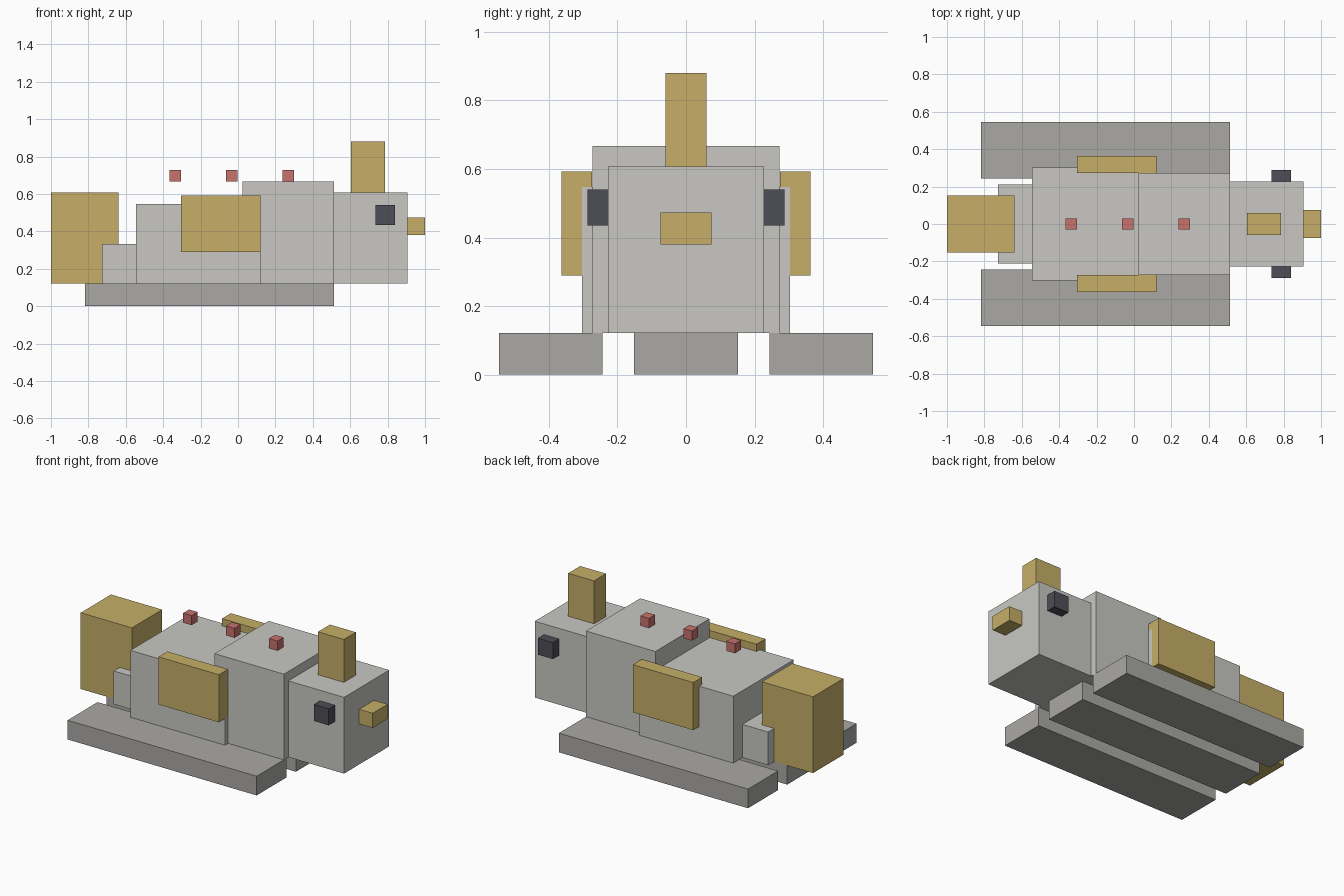
import bpy
import bmesh
from mathutils import Matrix, Vector

cube = bpy.data.objects.get("Cube")
if cube:
    bpy.data.objects.remove(cube, do_unlink=True)


def material(name, r, g, b):
    m = bpy.data.materials.new(name)
    m.use_nodes = True
    m.diffuse_color = (r, g, b, 1)
    bsdf = next(n for n in m.node_tree.nodes if n.type == "BSDF_PRINCIPLED")
    bsdf.inputs["Base Color"].default_value = (r, g, b, 1)
    return m


light_grey = material("light grey", 0.58, 0.575, 0.55)
mid_grey = material("mid grey", 0.40, 0.395, 0.375)
gold = material("gold", 0.57, 0.43, 0.14)
red = material("red", 0.57, 0.17, 0.15)
charcoal = material("charcoal", 0.075, 0.075, 0.095)


def box(name, mat, x, y, z):
    """Box spanning the (low, high) range on each axis."""
    lo, hi = Vector((x[0], y[0], z[0])), Vector((x[1], y[1], z[1]))
    bm = bmesh.new()
    bmesh.ops.create_cube(bm, size=1, matrix=Matrix.Diagonal((*(hi - lo), 1)))
    mesh = bpy.data.meshes.new(name)
    bm.to_mesh(mesh)
    bm.free()
    mesh.materials.append(mat)
    obj = bpy.data.objects.new(name, mesh)
    obj.location = (lo + hi) / 2
    bpy.context.collection.objects.link(obj)
    return obj


def centred(name, mat, x, half_width, z):
    return box(name, mat, x, (-half_width, half_width), z)


def pair(name, mat, x, y, z):
    """Matching boxes on the left (+y) and right (-y) flanks."""
    box(name + "_back", mat, x, y, z)
    box(name + "_front", mat, x, (-y[1], -y[0]), z)


base = 0.122

# Three flat runners under the body
runner_x = (-0.818, 0.513)
centred("middle_runner", mid_grey, runner_x, 0.151, (0, base))
pair("outer_runner", mid_grey, runner_x, (0.243, 0.545), (0, base))

# Body segments from rear to head
centred("rump", light_grey, (-0.727, -0.545), 0.212, (base, 0.333))
centred("body", light_grey, (-0.545, 0.12), 0.303, (base, 0.547))
centred("chest", light_grey, (0.025, 0.513), 0.272, (base, 0.667))
centred("head", light_grey, (0.513, 0.905), 0.227, (base, 0.607))

# Gold appendages
centred("tail", gold, (-1, -0.64), 0.152, (base, 0.607))
pair("wing", gold, (-0.305, 0.12), (0.274, 0.363), (0.29, 0.593))
centred("crest", gold, (0.605, 0.787), 0.06, (0.607, 0.88))
centred("beak", gold, (0.905, 1), 0.075, (0.38, 0.473))

# Eyes on the sides of the head
pair("eye", charcoal, (0.735, 0.84), (0.227, 0.288), (0.435, 0.54))

# Row of small red studs above the back
for i in range(3):
    x = -0.335 + i * 0.302
    centred(f"back_stud_{i + 1}", red, (x - 0.03, x + 0.03), 0.03, (0.667, 0.728))
